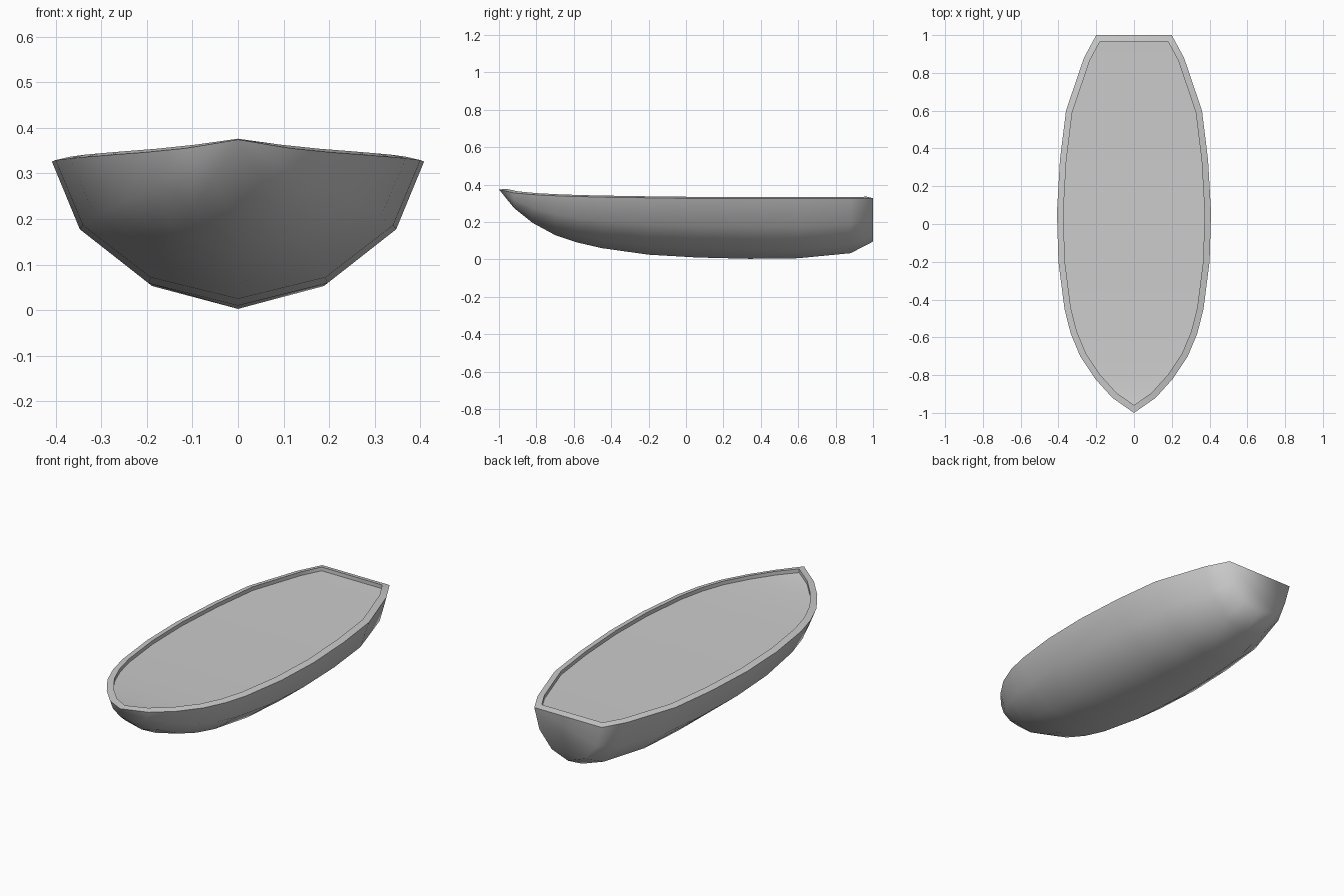
import bpy, bmesh
from mathutils import Vector

if "Cube" in bpy.data.objects:
    bpy.data.objects.remove(bpy.data.objects["Cube"])

# Stations from bow to stern: y, half width, keel height, gunwale height
stations = [
    (-1.0, 0.0, 0.374, 0.374), (-0.92, 0.115, 0.275, 0.355),
    (-0.82, 0.205, 0.195, 0.346), (-0.70, 0.285, 0.13, 0.340),
    (-0.58, 0.335, 0.09, 0.336), (-0.45, 0.368, 0.06, 0.333),
    (-0.20, 0.40, 0.025, 0.329), (0.06, 0.408, 0.01, 0.326),
    (0.34, 0.392, 0.003, 0.325), (0.60, 0.36, 0.006, 0.325),
    (0.88, 0.265, 0.033, 0.325), (1.0, 0.20, 0.095, 0.327),
]
# Half cross-section as fractions of width and depth, gunwale to keel
section = [(1, 1), (0.85, 0.53), (0.48, 0.155), (0, 0)]
profile = [(-a, b) for a, b in section] + section[-2::-1]
RIM, RISE, RECESS = 0.034, 0.008, 0.02


def finish(name, bm, angle):
    bmesh.ops.recalc_face_normals(bm, faces=bm.faces)
    mesh = bpy.data.meshes.new(name)
    bm.to_mesh(mesh)
    bm.free()
    obj = bpy.data.objects.new(name, mesh)
    bpy.context.collection.objects.link(obj)
    bpy.ops.object.select_all(action='DESELECT')
    obj.select_set(True)
    bpy.context.view_layer.objects.active = obj
    bpy.ops.object.shade_smooth_by_angle(angle=angle)
    return obj


def inset(loop, width, dz):
    """Mitred inward offset of a closed plan outline, shifted by dz."""
    out = []
    for i, p in enumerate(loop):
        a = (p - loop[i - 1]).to_2d().normalized()
        b = (loop[(i + 1) % len(loop)] - p).to_2d().normalized()
        na, nb = Vector((-a.y, a.x)), Vector((-b.y, b.x))
        m = (na + nb).normalized()
        m *= width / m.dot(na)
        out.append(p + Vector((m.x, m.y, dz)))
    return out


# Hull skin, lofted from the bow point to the flat transom
bm = bmesh.new()
rows = []
for y, w, keel, top in stations:
    if w == 0:
        rows.append([bm.verts.new((0, y, top))] * len(profile))
    else:
        rows.append([bm.verts.new((a * w, y, keel + b * (top - keel))) for a, b in profile])
for r, s in zip(rows, rows[1:]):
    for i in range(len(profile) - 1):
        bm.faces.new(list(dict.fromkeys((r[i], r[i + 1], s[i + 1], s[i]))))
bm.faces.new(rows[-1])

# Gunwale rim and the low inner wall, counter-clockwise from the bow
outer = [rows[0][0]] + [r[-1] for r in rows[1:]] + [r[0] for r in rows[:0:-1]]
points = [v.co.copy() for v in outer]
top_pts = inset(points, RIM, RISE)
top_pts[0].z -= 0.006
deck_pts = [p - Vector((0, 0, RECESS)) for p in top_pts]
loops = [outer] + [[bm.verts.new(p) for p in pts] for pts in (top_pts, deck_pts)]
n = len(outer)
for a, b in zip(loops, loops[1:]):
    for i in range(n):
        j = (i + 1) % n
        bm.faces.new((a[i], a[j], b[j], b[i]))

# Deck strips that follow the sheer
d = loops[-1]
for i in range(n // 2):
    quad = (d[i], d[i + 1], d[-i - 1], d[-i])if i else (d[0], d[1], d[-1])
    bm.faces.new(quad)
finish("boat_hull", bm, 1.2)
